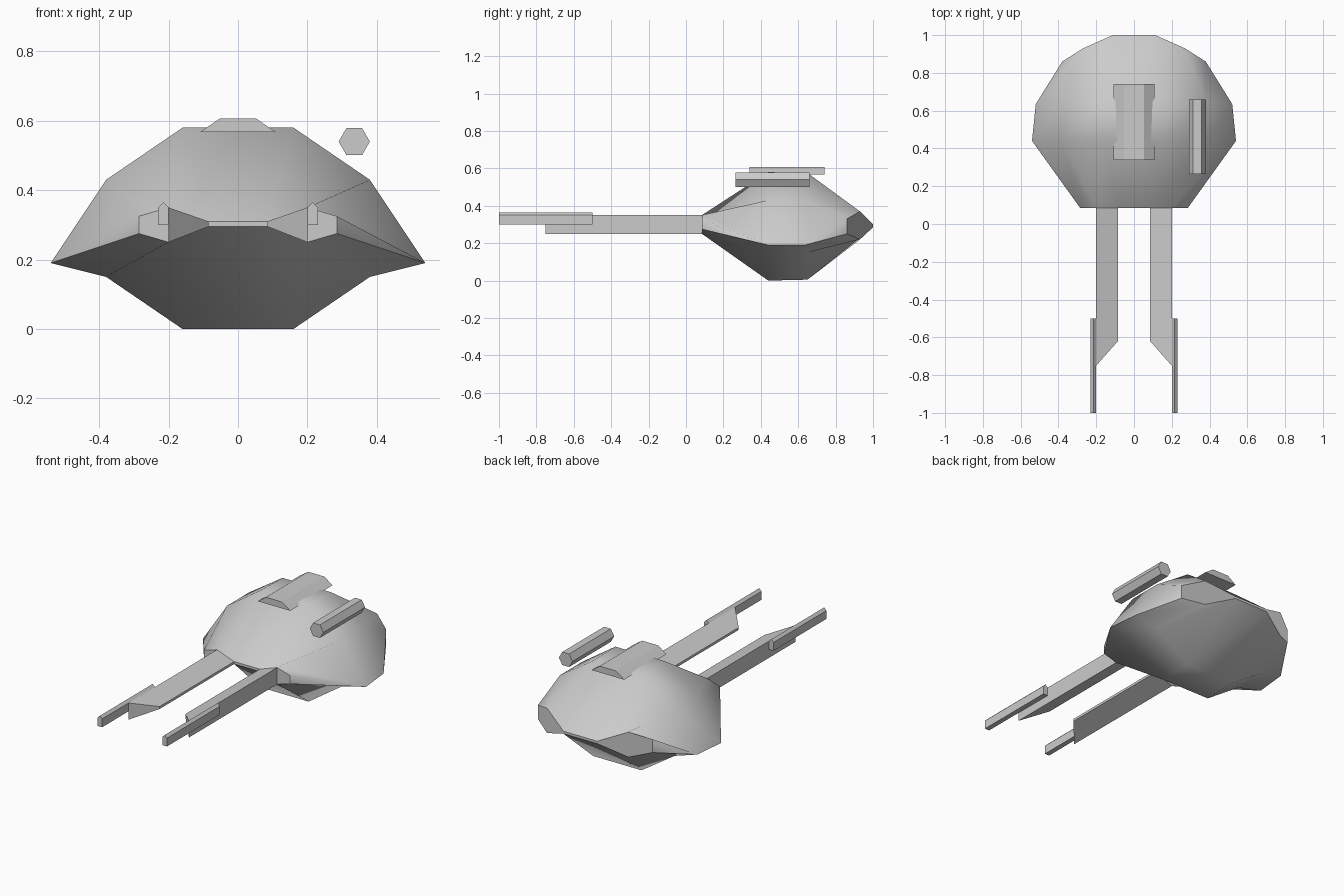
import bpy, bmesh, math

if "Cube" in bpy.data.objects:
    bpy.data.objects.remove(bpy.data.objects["Cube"])


def loft(name, rings, smooth=None):
    """Skin a list of equal-length closed rings and cap both ends."""
    bm = bmesh.new()
    vs = [[bm.verts.new(p) for p in r] for r in rings]
    n = len(rings[0])
    for a, b in zip(vs, vs[1:]):
        for i in range(n):
            j = (i + 1) % n
            bm.faces.new((a[i], a[j], b[j], b[i]))
    bm.faces.new(vs[0])
    bm.faces.new(vs[-1])
    bmesh.ops.remove_doubles(bm, verts=bm.verts, dist=0.0005)
    bmesh.ops.recalc_face_normals(bm, faces=bm.faces)
    me = bpy.data.meshes.new(name)
    bm.to_mesh(me)
    bm.free()
    ob = bpy.data.objects.new(name, me)
    bpy.context.collection.objects.link(ob)
    if smooth:
        bpy.ops.object.select_all(action='DESELECT')
        ob.select_set(True)
        bpy.context.view_layer.objects.active = ob
        bpy.ops.object.shade_smooth_by_angle(angle=math.radians(smooth))
    return ob


def prism(name, profile, y0, y1):
    """Extrude an (x, z) profile along y."""
    return loft(name, [[(x, y, z) for x, z in profile] for y in (y0, y1)])


# Hull: each station lists (x, y, z_top, z_bottom) for inner, mid, outer columns
stations = [
    [(0.085, 0.085, 0.31, 0.295), (0.20, 0.085, 0.35, 0.25), (0.285, 0.085, 0.325, 0.275)],
    [(0.16, 0.44, 0.58, 0.0), (0.38, 0.44, 0.43, 0.15), (0.54, 0.44, 0.19, 0.19)],
    [(0.16, 0.65, 0.575, 0.005), (0.38, 0.65, 0.43, 0.15), (0.52, 0.635, 0.19, 0.19)],
    [(0.112, 1.0, 0.30, 0.285), (0.27, 0.93, 0.37, 0.22), (0.38, 0.86, 0.33, 0.25)],
]
rings = []
for st in stations:
    top = [(x, y, t) for x, y, t, b in st]
    low = [(x, y, b) for x, y, t, b in reversed(st)]
    half = top + low
    rings.append(half + [(-x, y, z) for x, y, z in reversed(half)])
loft("hull", rings, 40)

# Forward arms and the rails on their outer sides
for side, s in (("left", -1), ("right", 1)):
    arm = [(0.085, -0.62, 0.31, 0.295), (0.20, -0.75, 0.35, 0.25)]
    tip = [(s * x, y, t) for x, y, t, b in arm] + [(s * x, y, b) for x, y, t, b in reversed(arm)]
    loft(side + "_arm", [tip, [(x, 0.1, z) for x, y, z in tip]])
    rail = [(0.20, 0.30), (0.23, 0.30), (0.23, 0.35), (0.215, 0.365), (0.20, 0.35)]
    prism(side + "_rail", [(s * x, z) for x, z in rail], -1.0, -0.5)

# Roof plate
prism("roof_plate", [(-0.108, 0.568), (0.108, 0.568), (0.053, 0.606), (-0.053, 0.606)], 0.34, 0.74)

# Hexagonal side tube
hexa = [(0.335 + 0.045 * math.cos(k * math.pi / 3), 0.54 + 0.045 * math.sin(k * math.pi / 3))
        for k in range(6)]
prism("side_tube", hexa, 0.265, 0.66)
